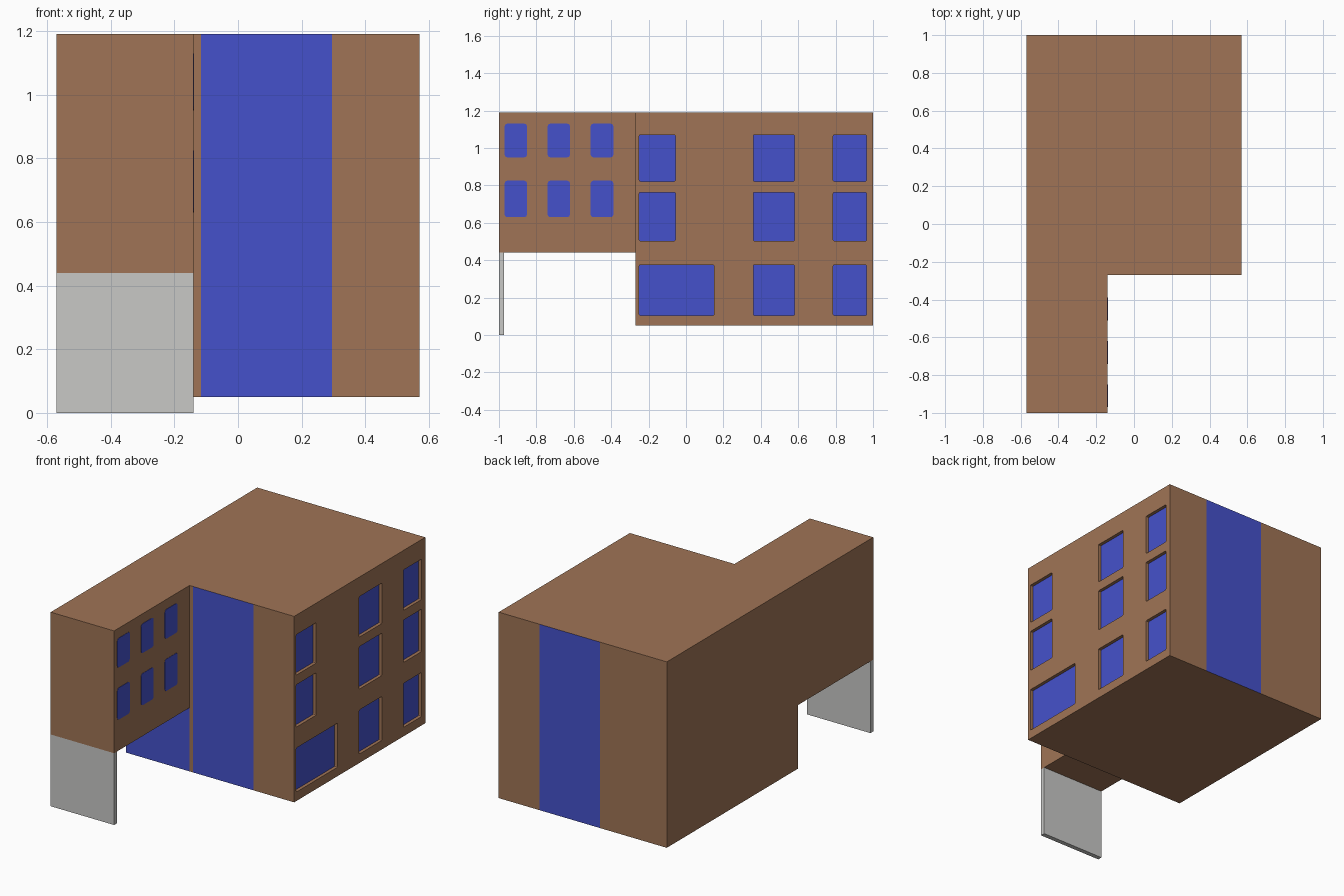
import bpy, bmesh
from mathutils import Vector

if "Cube" in bpy.data.objects:
    bpy.data.objects.remove(bpy.data.objects["Cube"])


def material(name, rgb):
    m = bpy.data.materials.new(name)
    m.diffuse_color = (*rgb, 1)
    m.use_nodes = True
    m.node_tree.nodes["Principled BSDF"].inputs["Base Color"].default_value = m.diffuse_color
    return m


BROWN = material("brown wall", (0.35, 0.175, 0.092))
BLUE = material("blue glass", (0.06, 0.083, 0.6))
GREY = material("grey concrete", (0.58, 0.58, 0.565))


def add_box(bm, lo, hi, corner=0.0):
    """Box between two corners; optionally rounds the edges running along x."""
    verts = bmesh.ops.create_cube(bm, size=1)["verts"]
    lo, hi = Vector(lo), Vector(hi)
    for v in verts:
        v.co = (lo + hi) / 2 + v.co * (hi - lo)
    if corner:
        edges = {e for v in verts for e in v.link_edges
                 if abs(e.verts[0].co.x - e.verts[1].co.x) > 1e-5}
        bmesh.ops.bevel(bm, geom=list(edges), offset=corner, segments=2,
                        profile=0.5, affect='EDGES')


def finish(bm, name, *mats):
    bmesh.ops.recalc_face_normals(bm, faces=bm.faces[:])
    mesh = bpy.data.meshes.new(name)
    bm.to_mesh(mesh)
    bm.free()
    ob = bpy.data.objects.new(name, mesh)
    bpy.context.collection.objects.link(ob)
    for m in mats:
        mesh.materials.append(m)
    return ob


X0, X1 = -0.57, 0.57            # building sides
WING_X, WING_Z = -0.14, 0.44    # wing right side and underside
FRONT, TOP = -0.27, 1.19
GLASS = (-0.117, 0.295)         # tall glass strip, front and back
DEPTH = 0.02                    # window recess

# Building: block split along the glass and wing lines, wing extruded forward
bm = bmesh.new()
add_box(bm, (X0, FRONT, 0.05), (X1, 1, TOP))
for co, no in [((WING_X, 0, 0), (1, 0, 0)), ((GLASS[0], 0, 0), (1, 0, 0)),
               ((GLASS[1], 0, 0), (1, 0, 0)), ((0, 0, WING_Z), (0, 0, 1))]:
    bmesh.ops.bisect_plane(bm, geom=bm.verts[:] + bm.edges[:] + bm.faces[:],
                           plane_co=co, plane_no=no)
bm.normal_update()
root = [f for f in bm.faces if f.normal.y < -0.9
        and f.calc_center_median().x < WING_X
        and f.calc_center_median().z > WING_Z]
wing = bmesh.ops.extrude_discrete_faces(bm, faces=root)["faces"]
for v in {v for f in wing for v in f.verts}:
    v.co.y = -1
building = finish(bm, "building", BROWN, BLUE)

# Recessed side windows
cols = [(-0.25, -0.057), (0.36, 0.58), (0.787, 0.965)]
rows = [(0.105, 0.375), (0.503, 0.763), (0.822, 1.07)]
bm = bmesh.new()
for r, (z0, z1) in enumerate(rows):
    for c, (y0, y1) in enumerate(cols):
        if r == 0 and c == 0:
            y1 = 0.15           # wide ground floor window
        add_box(bm, (X1 - DEPTH, y0, z0), (X1 + 0.1, y1, z1), 0.006)
cutter = finish(bm, "window_cutter", BROWN)
cutter.hide_render = True
mod = building.modifiers.new("windows", 'BOOLEAN')
mod.operation, mod.solver, mod.object = 'DIFFERENCE', 'EXACT', cutter
bpy.context.view_layer.objects.active = building
bpy.ops.object.modifier_apply(modifier=mod.name)
bpy.data.objects.remove(cutter)

# Blue: recess floors, tall glass strips, ground floor glazing below the wing
for p in building.data.polygons:
    c, n = p.center, p.normal
    pane = n.x > 0.9 and abs(c.x - (X1 - DEPTH)) < 0.003
    strip = abs(n.y) > 0.9 and GLASS[0] < c.x < GLASS[1] and (
        abs(c.y - FRONT) < 0.003 or c.y > 0.997)
    under = n.y < -0.9 and c.x < WING_X and c.z < WING_Z
    p.material_index = 1 if pane or strip or under else 0

# Flush wing windows with rounded corners
bm = bmesh.new()
for y0, y1 in [(-0.97, -0.85), (-0.74, -0.62), (-0.51, -0.388)]:
    for z0, z1 in [(0.63, 0.825), (0.95, 1.13)]:
        add_box(bm, (WING_X - 0.002, y0, z0), (WING_X + 0.002, y1, z1), 0.014)
finish(bm, "wing_windows", BLUE)

# Slab holding up the wing
bm = bmesh.new()
add_box(bm, (X0, -1, 0), (WING_X, -0.972, WING_Z))
finish(bm, "support_slab", GREY)
